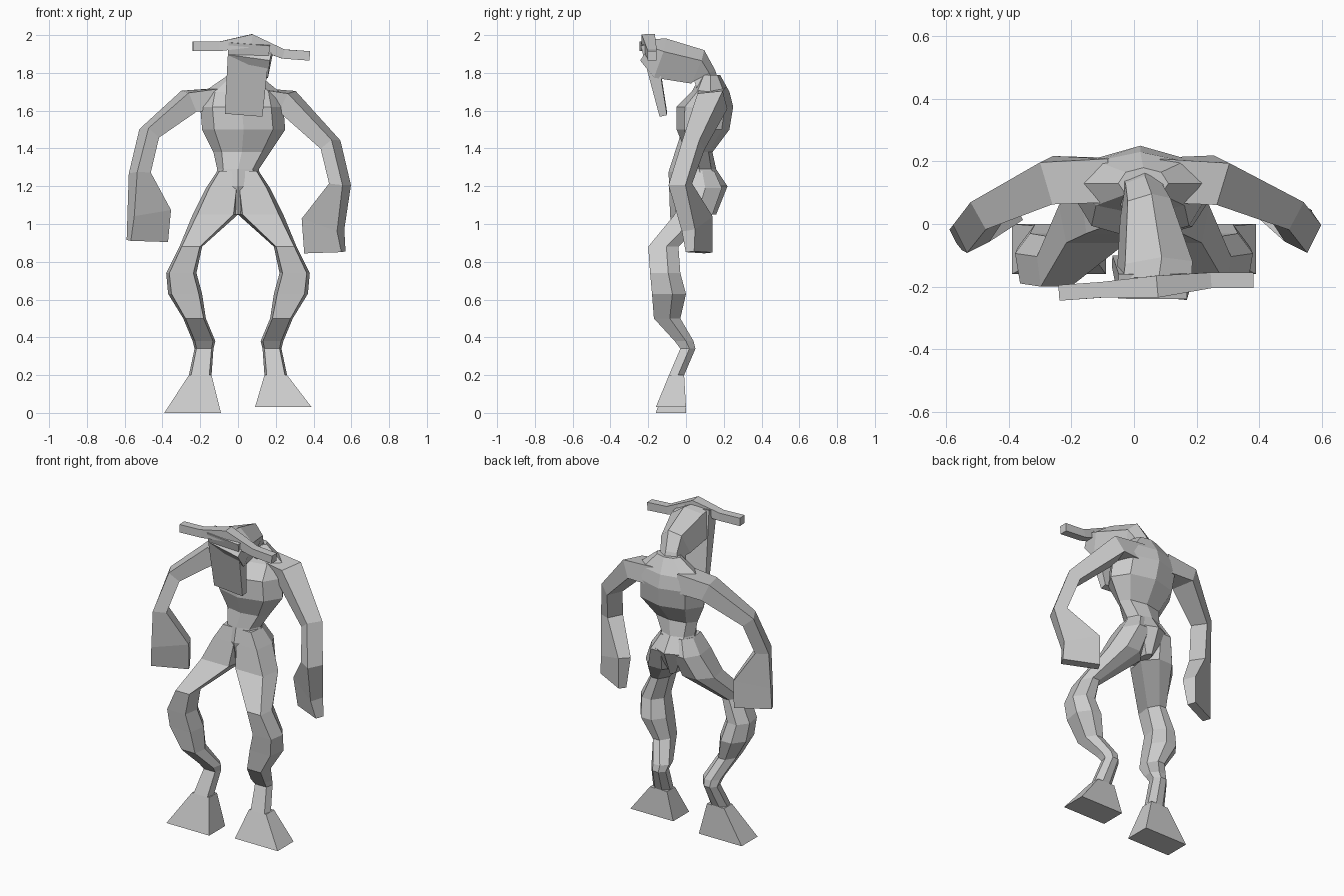
import bpy
import bmesh
import math
from mathutils import Vector

if "Cube" in bpy.data.objects:
    bpy.data.objects.remove(bpy.data.objects["Cube"], do_unlink=True)

# Single flat grey for the whole body
grey = bpy.data.materials.new("plain_grey")
grey.use_nodes = True
grey.diffuse_color = (.6, .6, .6, 1)
shader = next(node for node in grey.node_tree.nodes if node.type == "BSDF_PRINCIPLED")
shader.inputs["Base Color"].default_value = grey.diffuse_color


def polygon(sides):
    """Regular section with one corner pointing forward."""
    angles = [math.tau * i / sides - math.pi / 2 for i in range(sides)]
    return [(math.cos(angle), math.sin(angle)) for angle in angles]


# Cross-sections in unit coordinates
BOX = [(-1, -1), (1, -1), (1, 1), (-1, 1)]
RIDGED = [(-1, -1), (1, -1), (1, .5), (0, 1), (-1, .5)]
TAPERED = [(-.8, -1), (.8, -1), (1, .2), (.4, 1), (-.4, 1), (-1, .2)]
ROUND = polygon(8)


def ring_axes(centres, index, across):
    """Width and depth directions of a ring that faces along its path."""
    if across is None:
        return Vector((1, 0, 0)), Vector((0, 1, 0))
    before = centres[max(index - 1, 0)]
    after = centres[min(index + 1, len(centres) - 1)]
    along = (after - before).normalized()
    sideways = Vector(across)
    sideways = (sideways - along * sideways.dot(along)).normalized()
    return sideways, along.cross(sideways)


def loft(name, rows, section, across=None):
    """Skin a section along rows of (x, y, z, half width, half depth).

    Without an across vector the rings stay level. A row with no
    depth is as deep as it is wide.
    """
    bm = bmesh.new()
    centres = [Vector(row[:3]) for row in rows]
    rings = []
    for index, (centre, row) in enumerate(zip(centres, rows)):
        width, depth = row[3], row[-1]
        sideways, outward = ring_axes(centres, index, across)
        rings.append([bm.verts.new(centre + sideways * width * p + outward * depth * q)
                      for p, q in section])
    for lower, upper in zip(rings, rings[1:]):
        for corner in range(len(section)):
            previous = corner - 1
            bm.faces.new((lower[previous], lower[corner], upper[corner], upper[previous]))
    bm.faces.new(rings[0])
    bm.faces.new(rings[-1])
    bmesh.ops.recalc_face_normals(bm, faces=bm.faces[:])
    mesh = bpy.data.meshes.new(name)
    bm.to_mesh(mesh)
    bm.free()
    mesh.materials.append(grey)
    bpy.context.collection.objects.link(bpy.data.objects.new(name, mesh))


def moved(rows, out=0, back=0, down=0):
    """Copy rows shifted outwards, backwards and downwards."""
    return [(x + out, y + back, z - down, *size) for x, y, z, *size in rows]


def mirrored(rows, sign):
    """Copy rows onto the side of the body given by the sign."""
    return [(x * sign, *rest) for x, *rest in rows]


# Pelvis, pinched waist, deep chest and hunched upper back
torso = [
    (0, .07, 1.05, .03, .09),
    (0, .09, 1.2, .13),
    (0, .07, 1.29, .11, .09),
    (.02, .07, 1.38, .15, .07),
    (.03, .09, 1.5, .22, .14),
    (.02, .1, 1.62, .22, .15),
    (.02, .13, 1.7, .2, .1),
    (.03, .13, 1.79, .08, .05),
]
loft("torso", torso, ROUND)

# Neck curving forward into a wedge-shaped head
head = [
    (.03, .13, 1.7, .08, .06),
    (.03, .1, 1.79, .06),
    (.04, .06, 1.84, .07, .09),
    (.07, -.14, 1.89, .11, .1),
    (.07, -.2, 1.93, .11, .06),
]
loft("head", head, RIDGED, across=(1, 0, -.2))

# Long flat muzzle hanging from the brow
muzzle = [
    (.06, -.2, 1.96, .11, .04),
    (.03, -.12, 1.58, .1, .02),
]
loft("muzzle", muzzle, BOX, across=(1, 0, -.1))

# Drooping pair of horns running across the brow
horns = [
    (-.24, -.22, 1.94, .025),
    (-.1, -.21, 1.94, .025),
    (.07, -.2, 1.97, .035),
    (.24, -.18, 1.9, .025),
    (.38, -.18, 1.89, .025),
]
loft("horns", horns, BOX, across=(0, 1, 0))

# Limb rows for one side, from the body outwards
shoulder = [
    (.08, .14, 1.66, .07, .06),
    (.26, .14, 1.65, .07, .055),
]
forearm = [
    (.47, .04, 1.48, .05, .04),
    (.52, -.03, 1.27, .05, .04),
]
hand = [
    (.47, 0, 1.06, .04, .11),
    (.48, .01, .91, .025, .11),
]
thigh = [
    (.05, .07, 1.28, .06, .08),
    (.08, .08, 1.19, .09, .11),
    (.12, .04, 1.05, .12, .1),
    (.25, -.12, .88, .06, .08),
]
shin = [
    (.3, -.11, .74, .08),
    (.28, -.09, .63, .09),
    (.23, -.1, .5, .06, .07),
    (.18, -.01, .38, .06, .05),
    (.18, .01, .34, .05, .04),
    (.2, -.05, .2, .06, .04),
]

# The left arm hangs lower and further back, and the left foot is raised
for side, sign, droop, lift in (("left", 1, .06, .03), ("right", -1, 0, 0)):
    spread = droop / 3
    arm = shoulder + moved(forearm, out=spread, down=droop)
    arm += moved(hand, out=-spread, back=droop, down=droop)
    loft(side + "_arm", mirrored(arm, sign), BOX, across=(sign, 2, 0))
    loft(side + "_leg", mirrored(thigh + shin, sign), TAPERED)
    foot = [shin[-1], (.24, -.08, lift, .15, .08)]
    loft(side + "_foot", mirrored(foot, sign), BOX)
